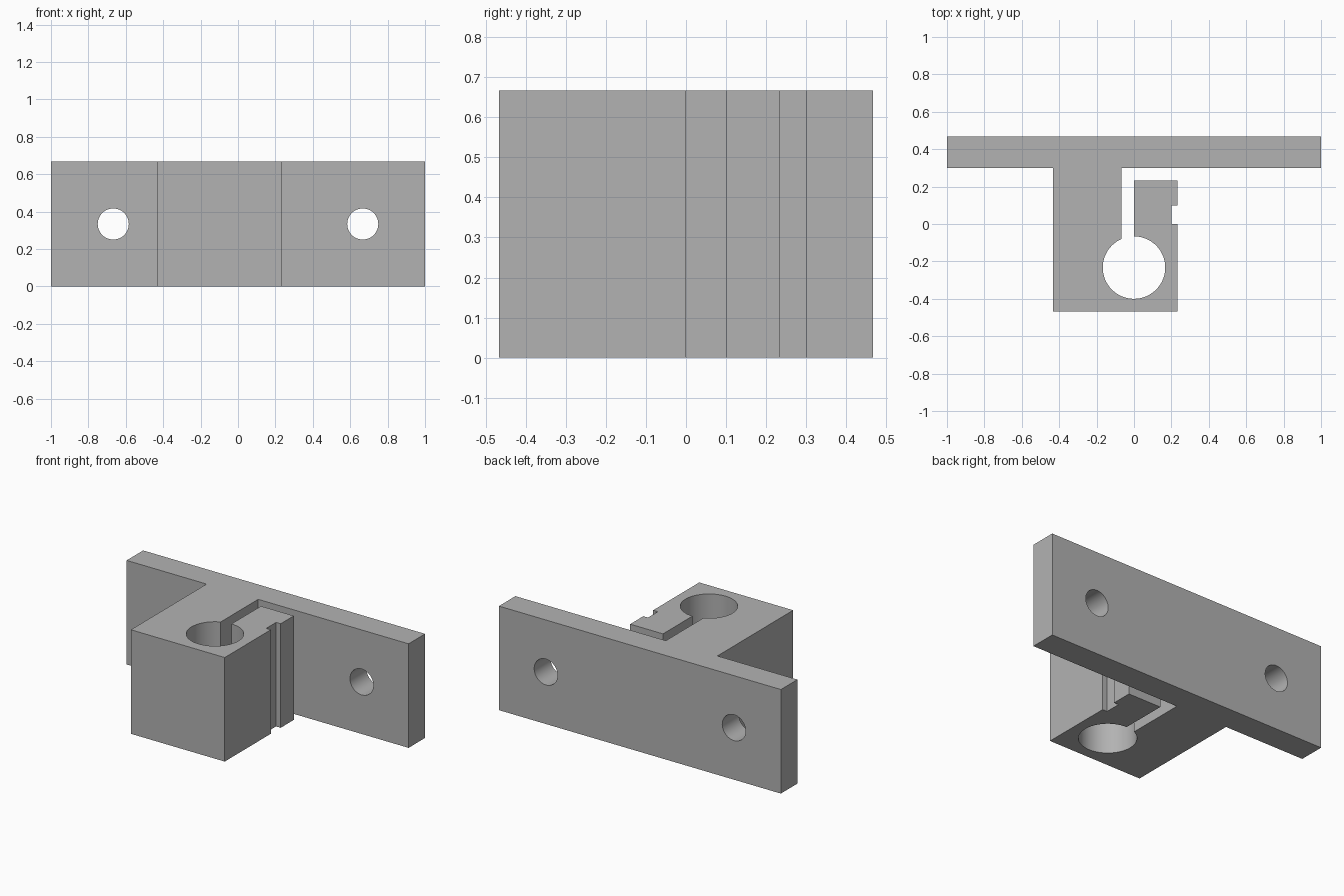
import bpy, bmesh, math
from mathutils import Matrix

cube = bpy.data.objects.get("Cube")
if cube:
    bpy.data.objects.remove(cube, do_unlink=True)

HEIGHT = 0.667
BORE_Y, BORE_R = -0.233, 0.167
SLOT_X = -0.067            # left wall of the clamp slot; its right wall is x = 0
PLATE_FRONT, PLATE_BACK = 0.3, 0.467

# Material
grey = bpy.data.materials.new("plain grey")
grey.use_nodes = True
colour = (0.448, 0.448, 0.448, 1)
grey.diffuse_color = colour
grey.node_tree.nodes["Principled BSDF"].inputs["Base Color"].default_value = colour


def add_object(name, bm):
    bmesh.ops.recalc_face_normals(bm, faces=bm.faces)
    mesh = bpy.data.meshes.new(name)
    bm.to_mesh(mesh)
    bm.free()
    mesh.materials.append(grey)
    obj = bpy.data.objects.new(name, mesh)
    bpy.context.collection.objects.link(obj)
    return obj


# Clamp outline: body, grooved jaw, round bore, slot and mounting plate
start = math.radians(90)
end = math.acos(SLOT_X / BORE_R) - 2 * math.pi
steps = 64
bore = []
for i in range(steps + 1):
    a = start + (end - start) * i / steps
    bore.append((BORE_R * math.cos(a), BORE_Y + BORE_R * math.sin(a)))

outline = [(-1, PLATE_FRONT), (-0.433, PLATE_FRONT), (-0.433, -PLATE_BACK),
           (0.233, -PLATE_BACK), (0.233, 0), (0.2, 0), (0.2, 0.1),
           (0.233, 0.1), (0.233, 0.233), (0, 0.233)]
outline += bore
outline += [(SLOT_X, PLATE_FRONT), (1, PLATE_FRONT),
            (1, PLATE_BACK), (-1, PLATE_BACK)]

bm = bmesh.new()
base = bm.faces.new([bm.verts.new((x, y, 0)) for x, y in outline])
top = bmesh.ops.extrude_face_region(bm, geom=[base])["geom"]
bmesh.ops.translate(bm, vec=(0, 0, HEIGHT),
                    verts=[v for v in top if isinstance(v, bmesh.types.BMVert)])
bracket = add_object("clamp_bracket", bm)

# Screw holes through the plate
bm = bmesh.new()
for side in (-1, 1):
    place = (Matrix.Translation((side * 0.667, 0.38, HEIGHT / 2))
             @ Matrix.Rotation(math.radians(90), 4, "X"))
    bmesh.ops.create_cone(bm, cap_ends=True, segments=48, radius1=0.083,
                          radius2=0.083, depth=0.4, matrix=place)
cutter = add_object("screw_hole_cutter", bm)
cutter.hide_render = True

cut = bracket.modifiers.new("screw_holes", "BOOLEAN")
cut.operation = "DIFFERENCE"
cut.solver = "EXACT"
cut.object = cutter

# Apply the cut, drop the cutter and smooth only the round walls
bpy.context.view_layer.objects.active = bracket
bracket.select_set(True)
bpy.ops.object.modifier_apply(modifier=cut.name)
bpy.data.objects.remove(cutter, do_unlink=True)
bpy.ops.object.shade_smooth_by_angle(angle=math.radians(20))
